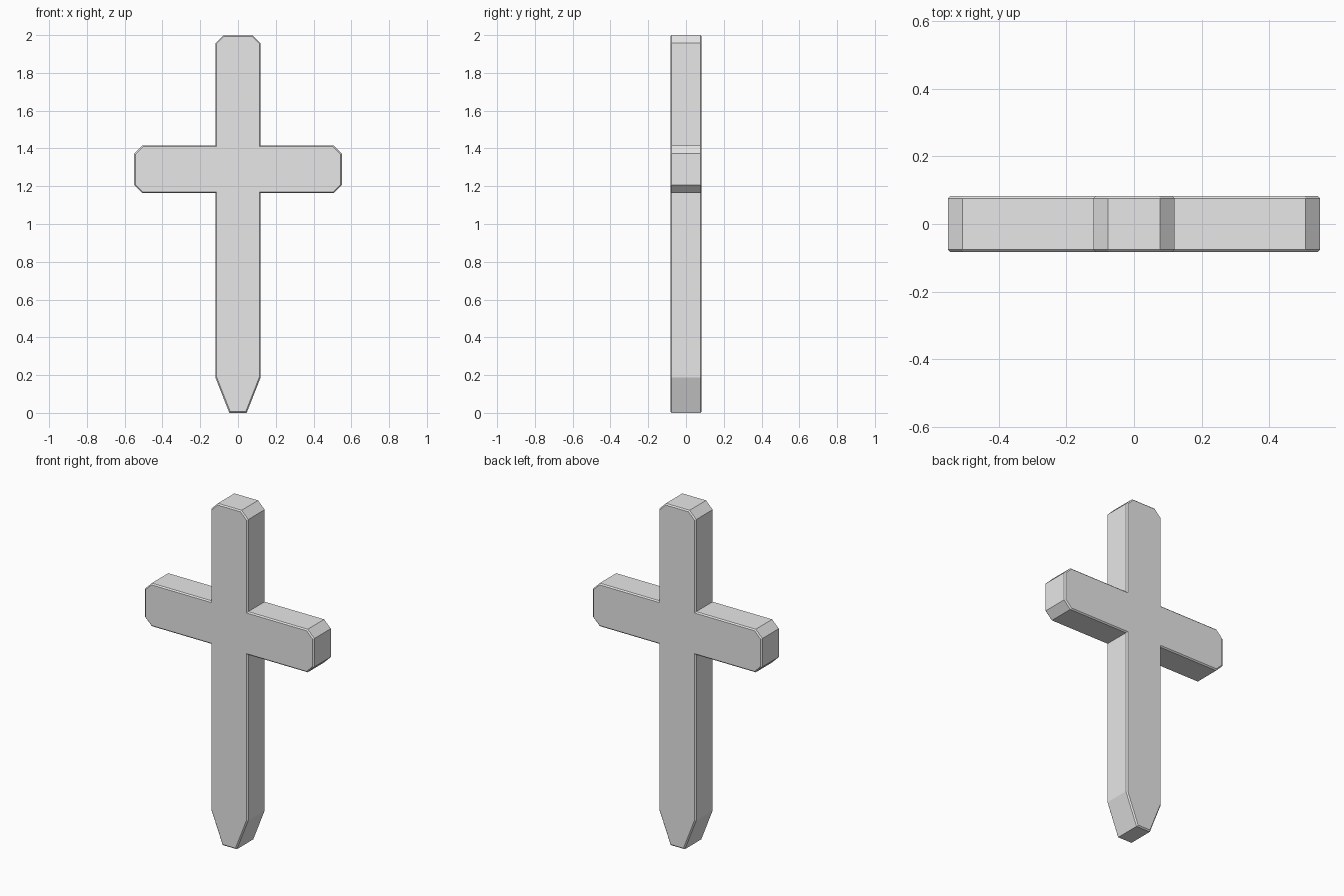
import bpy, bmesh

cube = bpy.data.objects.get("Cube")
if cube:
    bpy.data.objects.remove(cube, do_unlink=True)

HALF_DEPTH = 0.083
EDGE_BEVEL = 0.007

# One plain grey material
grey = bpy.data.materials.new("plain grey")
grey.use_nodes = True
colour = (0.8, 0.8, 0.8, 1)
grey.diffuse_color = colour
grey.node_tree.nodes["Principled BSDF"].inputs["Base Color"].default_value = colour

# Half outline from the pointed foot up to the clipped top
half = [(0.046, 0), (0.12, 0.188), (0.12, 1.163), (0.507, 1.163),
        (0.55, 1.206), (0.55, 1.373), (0.507, 1.416), (0.12, 1.416),
        (0.12, 1.957), (0.077, 2)]
outline = half + [(-x, z) for x, z in reversed(half)]

# Extrude the outline through the thickness
bm = bmesh.new()
front = bm.faces.new([bm.verts.new((x, -HALF_DEPTH, z)) for x, z in outline])
result = bmesh.ops.extrude_face_region(bm, geom=[front], use_keep_orig=True)
for v in result["geom"]:
    if isinstance(v, bmesh.types.BMVert):
        v.co.y = HALF_DEPTH
bmesh.ops.recalc_face_normals(bm, faces=bm.faces[:])

# Thin chamfer around the front and back faces
rims = [e for e in bm.edges if abs(e.verts[0].co.y - e.verts[1].co.y) < 0.001]
bmesh.ops.bevel(bm, geom=rims, offset=EDGE_BEVEL, segments=1,
                profile=0.5, affect='EDGES')
bmesh.ops.recalc_face_normals(bm, faces=bm.faces[:])

mesh = bpy.data.meshes.new("cross_marker")
bm.to_mesh(mesh)
bm.free()
mesh.materials.append(grey)
cross = bpy.data.objects.new("cross_marker", mesh)
bpy.context.collection.objects.link(cross)
